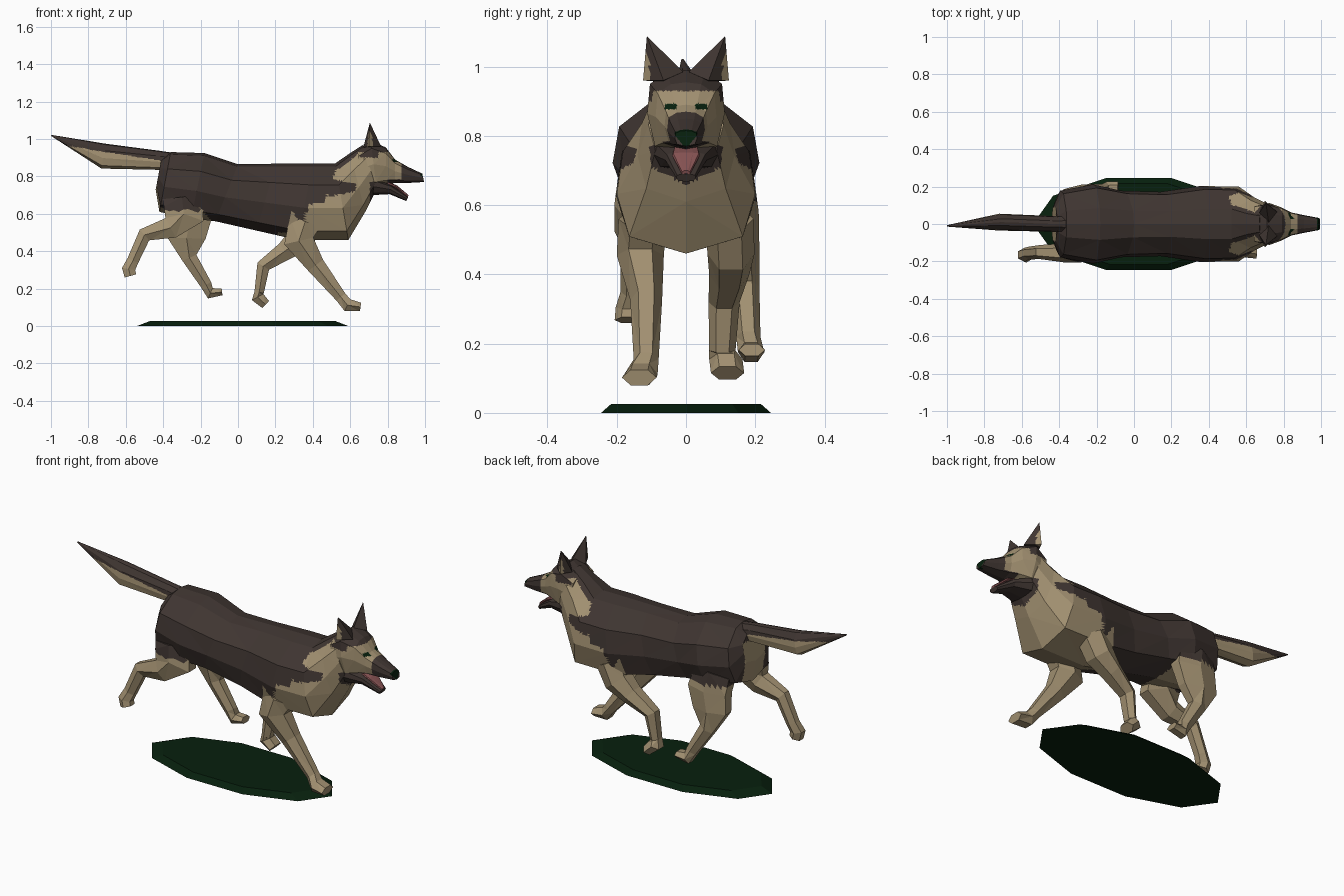
import bpy
import bmesh
import math
from mathutils import Vector

cube = bpy.data.objects.get("Cube")
if cube:
    bpy.data.objects.remove(cube, do_unlink=True)


def make_material(name, colour):
    material = bpy.data.materials.new(name)
    material.use_nodes = True
    rgba = (*colour, 1)
    material.diffuse_color = rgba
    for node in material.node_tree.nodes:
        if node.type == "BSDF_PRINCIPLED":
            node.inputs["Base Color"].default_value = rgba
            node.inputs["Roughness"].default_value = 0.9
    return material


MATERIALS = [
    make_material("tan coat", (0.36, 0.28, 0.165)),
    make_material("dark saddle", (0.050, 0.036, 0.031)),
    make_material("dark green", (0.002, 0.014, 0.004)),
    make_material("tongue pink", (0.25, 0.09, 0.09)),
]
TAN, DARK, GREEN, PINK = range(len(MATERIALS))


def finish(bm, name, rule, cuts=0):
    """Triangulate, split finely where two colours meet, colour by rule."""
    bmesh.ops.recalc_face_normals(bm, faces=bm.faces)
    bmesh.ops.triangulate(bm, faces=bm.faces)
    if cuts:
        bmesh.ops.subdivide_edges(bm, edges=bm.edges, cuts=cuts, use_grid_fill=True)
    bm.normal_update()
    for face in bm.faces:
        centre = face.calc_center_median()
        face.material_index = rule(centre, face.normal) if callable(rule) else rule
    mesh = bpy.data.meshes.new(name)
    bm.to_mesh(mesh)
    bm.free()
    for material in MATERIALS:
        mesh.materials.append(material)
    obj = bpy.data.objects.new(name, mesh)
    bpy.context.collection.objects.link(obj)
    return obj


def skin(name, rings, rule, cuts=0):
    """Join rings of points into a closed tube."""
    bm = bmesh.new()
    loops = [[bm.verts.new(p) for p in ring] for ring in rings]
    count = len(loops[0])
    for a, b in zip(loops, loops[1:]):
        for i in range(count):
            j = (i + 1) % count
            bm.faces.new((a[i], a[j], b[j], b[i]))
    bm.faces.new(loops[0])
    bm.faces.new(loops[-1])
    return finish(bm, name, rule, cuts)


# Half cross-sections: share of width, share of height
SLOPED = [(0, 1), (0.4, 0.96), (0.91, 0.72), (1, 0.42), (0.82, 0.12), (0, 0)]
BOXY = [(0, 1), (0.5, 0.97), (0.93, 0.84), (1, 0.5), (0.8, 0.12), (0, 0)]


def body_rings(stations, half=BOXY):
    """Each station: top x, top z, bottom x, bottom z, half width, y shift."""
    section = half + [(-w, h) for w, h in half[-2:0:-1]]
    return [[(xb + (xt - xb) * h, shift + w * width, zb + (zt - zb) * h)
             for w, h in section]
            for xt, zt, xb, zb, width, shift in stations]


def limb_rings(path, sides=6):
    """Each stop: x, y, z, radius along the stride, radius across."""
    rings = []
    points = [Vector(stop[:3]) for stop in path]
    for i, (x, y, z, r, ry) in enumerate(path):
        along = points[min(i + 1, len(path) - 1)] - points[max(i - 1, 0)]
        along.y = 0
        along.normalize()
        across = Vector((along.z, 0, -along.x))
        ring = []
        for k in range(sides):
            a = math.tau * (k + 0.5) / sides
            ring.append(points[i] + across * r * math.cos(a) + Vector((0, ry * math.sin(a), 0)))
        rings.append(ring)
    return rings


# Lower edge of the dark saddle as x, z
SADDLE = [(-0.5, 0.66), (-0.36, 0.62), (-0.2, 0.63), (-0.14, 0.56), (-0.13, 0.2),
          (0.2, 0.2), (0.21, 0.5), (0.26, 0.5), (0.29, 0.61), (0.34, 0.53),
          (0.38, 0.65), (0.46, 0.66), (0.49, 0.73), (0.52, 0.83), (0.57, 0.86),
          (0.64, 0.92), (0.9, 0.93)]


def saddle_height(x):
    for (xa, za), (xb, zb) in zip(SADDLE, SADDLE[1:]):
        if xa <= x <= xb:
            return za + (zb - za) * (x - xa) / (xb - xa)
    return SADDLE[0][1]


def torso_colour(c, n):
    if c.x < -0.39 and abs(c.y) < 0.09 and c.z < 0.85:
        return TAN
    # Tapering collar that runs forward below the cheek
    reach = (c.x - 0.48) / 0.15
    collar = 0 < reach < 1 and 0.69 + 0.03 * reach < c.z < 0.79 - 0.03 * reach
    throat = c.x > 0.705 and c.z < 0.77
    return DARK if collar or throat or c.z > saddle_height(c.x) else TAN


def head_colour(c, n):
    if c.x > 0.976 and abs(c.y) < 0.8 * (c.z - 0.762):
        return GREEN
    if n.x > 0.2 and abs(c.z - 0.885) < 0.008 and 0.027 < abs(c.y) < 0.06:
        return GREEN
    muzzle = c.x > 0.875 or (c.x > 0.8 and c.z < 0.785)
    temple = c.x < 0.75 and abs(c.y) > 0.095 and c.z > 0.9
    return DARK if muzzle or temple or c.z > 0.93 else TAN


def tail_colour(c, n):
    edge = 0.87 + 0.16 * (-0.39 - c.x)
    return DARK if c.z > edge + 0.01 else TAN


def limb_colour(c, n):
    return DARK if c.z > 0.62 else TAN


# Torso and neck
skin("torso", body_rings([
    (-0.41, 0.89, -0.44, 0.73, 0.1, 0),
    (-0.36, 0.93, -0.42, 0.61, 0.178, 0),
    (-0.18, 0.925, -0.25, 0.575, 0.212, 0),
    (0, 0.865, -0.12, 0.56, 0.178, 0),
    (0.2, 0.868, 0.1, 0.51, 0.172, 0),
    (0.4, 0.87, 0.32, 0.46, 0.203, 0),
    (0.52, 0.87, 0.59, 0.46, 0.2, 0),
    (0.6, 0.925, 0.68, 0.61, 0.14, 0),
    (0.67, 0.97, 0.74, 0.73, 0.108, 0)], SLOPED), torso_colour, 9)

# Head, jaw and tongue
skin("head", body_rings([
    (0.64, 0.94, 0.66, 0.74, 0.1, 0),
    (0.71, 0.99, 0.74, 0.74, 0.112, 0),
    (0.79, 0.955, 0.79, 0.755, 0.088, 0),
    (0.84, 0.89, 0.84, 0.765, 0.062, 0),
    (0.91, 0.85, 0.91, 0.765, 0.047, 0),
    (0.985, 0.815, 0.995, 0.77, 0.032, 0)]), head_colour, 9)
skin("lower_jaw", body_rings([
    (0.73, 0.79, 0.72, 0.7, 0.092, 0),
    (0.82, 0.755, 0.81, 0.705, 0.06, 0),
    (0.91, 0.69, 0.9, 0.668, 0.028, 0)]), DARK)
skin("tongue", body_rings([
    (0.8, 0.772, 0.8, 0.75, 0.035, 0),
    (0.85, 0.752, 0.845, 0.735, 0.04, 0),
    (0.912, 0.7, 0.905, 0.68, 0.012, 0)]), PINK)

# Ears
for side, label in ((1, "left"), (-1, "right")):
    bm = bmesh.new()
    base = [bm.verts.new((x, side * y, z)) for x, y, z in (
        (0.765, 0.065, 0.96), (0.72, 0.008, 0.985), (0.67, 0.06, 0.955), (0.7, 0.124, 0.96))]
    tip = bm.verts.new((0.705, side * 0.113, 1.088))
    bm.faces.new(base)
    for i in range(4):
        bm.faces.new((base[i], base[(i + 1) % 4], tip))
    finish(bm, label + "_ear",
           lambda c, n: TAN if abs(c.y) > 0.106 and c.z < 1.035 else DARK, 5)

# Tail
skin("tail", body_rings([
    (-0.34, 0.925, -0.36, 0.83, 0.045, 0),
    (-0.42, 0.937, -0.42, 0.835, 0.042, 0),
    (-0.71, 0.975, -0.73, 0.842, 0.045, 0.01),
    (-0.998, 1.022, -0.999, 1.016, 0.004, -0.01)], SLOPED), tail_colour, 9)

# Legs, from the hip or shoulder down to the toes
LEGS = {
    "front_right_leg": [
        (0.36, -0.125, 0.56, 0.1, 0.07), (0.325, -0.132, 0.455, 0.092, 0.068),
        (0.415, -0.115, 0.325, 0.057, 0.046), (0.55, -0.115, 0.155, 0.035, 0.036),
        (0.585, -0.13, 0.112, 0.04, 0.048), (0.655, -0.135, 0.102, 0.026, 0.05)],
    "front_left_leg": [
        (0.38, 0.125, 0.56, 0.09, 0.07), (0.33, 0.13, 0.46, 0.085, 0.068),
        (0.25, 0.125, 0.4, 0.058, 0.058), (0.135, 0.11, 0.32, 0.042, 0.045),
        (0.113, 0.105, 0.18, 0.029, 0.038), (0.105, 0.115, 0.155, 0.04, 0.048),
        (0.148, 0.12, 0.115, 0.03, 0.048)],
    "back_right_leg": [
        (-0.3, -0.125, 0.69, 0.12, 0.07), (-0.29, -0.145, 0.6, 0.13, 0.062),
        (-0.36, -0.155, 0.525, 0.068, 0.052), (-0.5, -0.15, 0.487, 0.044, 0.038),
        (-0.562, -0.155, 0.35, 0.036, 0.034), (-0.585, -0.165, 0.305, 0.041, 0.038),
        (-0.575, -0.168, 0.268, 0.037, 0.038)],
    "back_left_leg": [
        (-0.28, 0.125, 0.69, 0.12, 0.07), (-0.255, 0.15, 0.58, 0.135, 0.06),
        (-0.275, 0.16, 0.47, 0.118, 0.052), (-0.26, 0.17, 0.365, 0.047, 0.042),
        (-0.17, 0.18, 0.22, 0.035, 0.035), (-0.148, 0.188, 0.175, 0.035, 0.038),
        (-0.085, 0.19, 0.182, 0.02, 0.038)],
}
for name, path in LEGS.items():
    skin(name, limb_rings(path), limb_colour, 3)

# Ground plate: ten-sided with a bevelled rim
skin("ground_plate", [
    [(0.025 + 0.565 * s * math.cos(math.tau * k / 10),
      0.258 * s * math.sin(math.tau * k / 10), z) for k in range(10)]
    for s, z in ((1, 0), (0.88, 0.026))], GREEN)
